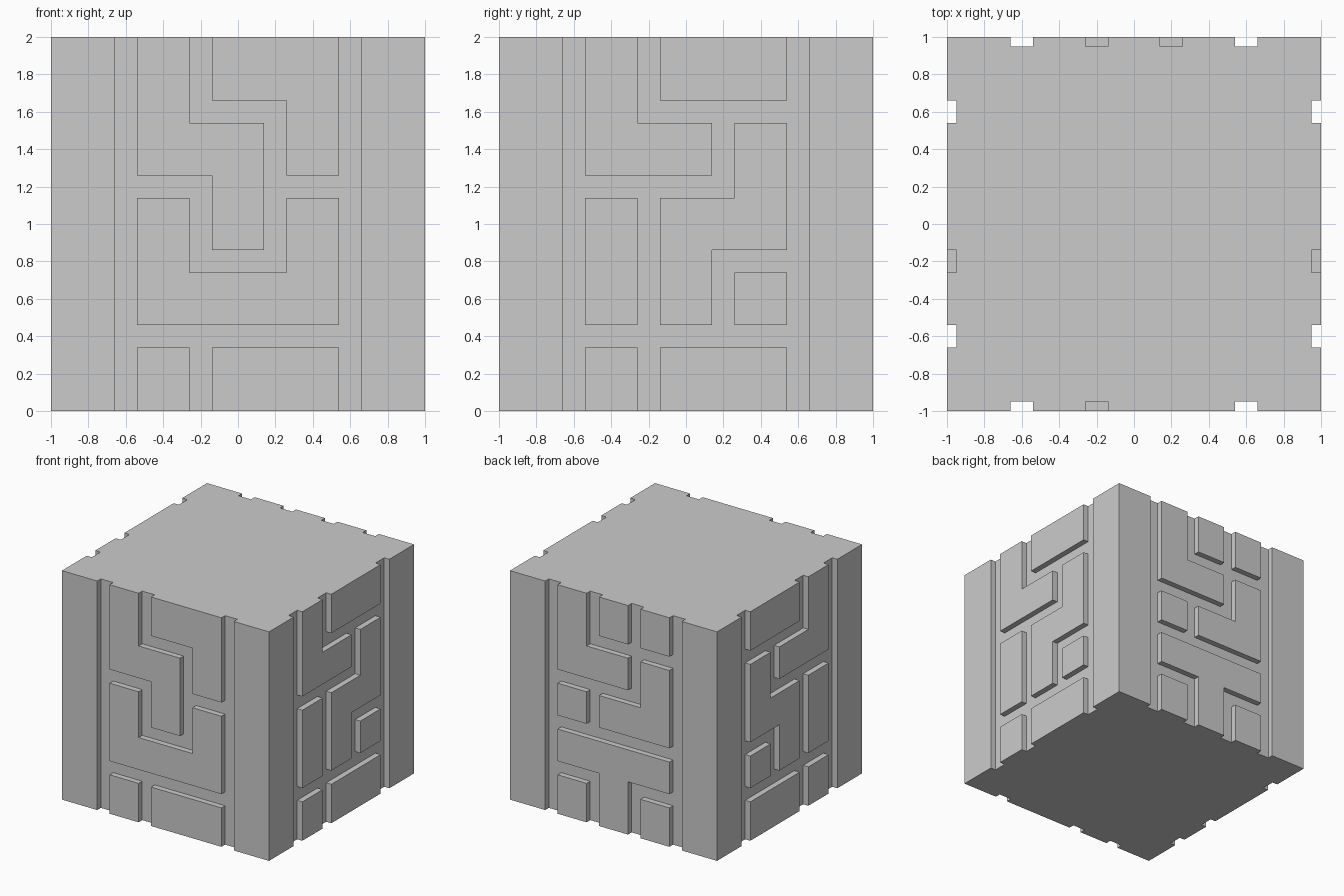
import bpy, bmesh
from math import pi
from mathutils import Matrix, Vector

if "Cube" in bpy.data.objects:
    bpy.data.objects.remove(bpy.data.objects["Cube"])

HALF = 0.06    # half the groove width
DEPTH = 0.05   # groove depth

# Groove centre lines per side: (u1, z1, u2, z2), u runs to the viewer's right
channels = [(-.6, 0, -.6, 2), (.6, 0, .6, 2)]
front = [(-.2, 1.6, -.2, 2), (-.2, 1.6, .2, 1.6), (.2, .8, .2, 1.6),
         (-.2, .8, .2, .8), (-.2, .8, -.2, 1.2), (-.6, 1.2, -.2, 1.2),
         (.2, 1.2, .6, 1.2), (-.6, .4, .6, .4), (-.2, 0, -.2, .4)]
right = [(-.2, 1.6, -.2, 2), (-.2, 1.6, .6, 1.6), (.2, 1.2, .2, 1.6),
         (-.6, 1.2, .2, 1.2), (-.2, 0, -.2, 1.2), (-.6, .4, .6, .4),
         (.2, .4, .2, .8), (.2, .8, .6, .8)]
back = [(-.2, 1.6, -.2, 2), (.2, 1.2, .2, 2), (-.2, 1.6, .6, 1.6),
        (-.6, 1.2, .2, 1.2), (-.2, .8, -.2, 1.2), (-.6, .8, .6, .8),
        (-.6, .4, -.2, .4), (.2, .4, .6, .4), (-.2, 0, -.2, .4), (.2, 0, .2, .4)]
left = [(-u2, z1, -u1, z2) for u1, z1, u2, z2 in right]   # mirror of the right side


def add_box(bm, centre, size, turn=Matrix()):
    m = turn @ Matrix.Translation(centre) @ Matrix.Diagonal((*size, 1))
    bmesh.ops.create_cube(bm, size=1, matrix=m)


def make_object(name, bm):
    mesh = bpy.data.meshes.new(name)
    bm.to_mesh(mesh)
    bm.free()
    ob = bpy.data.objects.new(name, mesh)
    bpy.context.collection.objects.link(ob)
    return ob


# Solid block
bm = bmesh.new()
add_box(bm, Vector((0, 0, 1)), (2, 2, 2))
block = make_object("grooved_block", bm)

# Groove cutters, one set turned onto each side
bm = bmesh.new()
for i, side in enumerate((front, right, back, left)):
    turn = Matrix.Rotation(i * pi / 2, 4, 'Z')
    for u1, z1, u2, z2 in channels + side:
        add_box(bm, Vector(((u1 + u2) / 2, -1, (z1 + z2) / 2)),
                (u2 - u1 + 2 * HALF, 2 * DEPTH, z2 - z1 + 2 * HALF), turn)
cutter = make_object("groove_cutter", bm)
cutter.hide_render = True

# Carve the grooves
mod = block.modifiers.new("grooves", 'BOOLEAN')
mod.operation = 'DIFFERENCE'
mod.solver = 'EXACT'
mod.use_self = True
mod.object = cutter
bpy.context.view_layer.objects.active = block
bpy.ops.object.modifier_apply(modifier=mod.name)
bpy.data.objects.remove(cutter)
